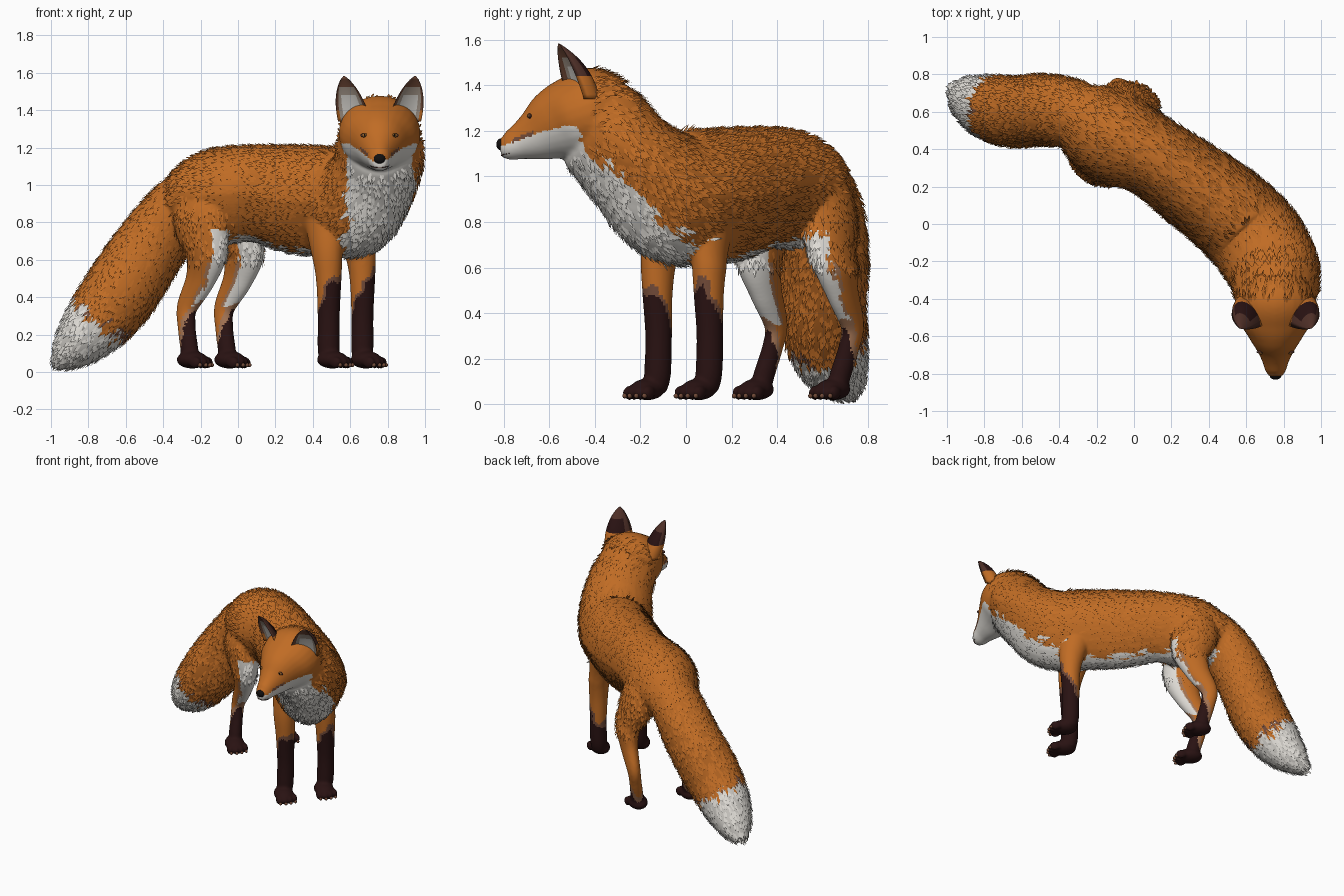
import bpy, bmesh, math, random
from mathutils import Vector, Matrix, kdtree, noise
from mathutils.bvhtree import BVHTree

random.seed(4)
if "Cube" in bpy.data.objects:
    bpy.data.objects.remove(bpy.data.objects["Cube"])

# Materials
PALETTE = {
    "rust_fur": (0.53, 0.15, 0.018), "white_fur": (0.74, 0.715, 0.67),
    "dark_sock": (0.022, 0.006, 0.006), "brown_fur": (0.17, 0.07, 0.04),
    "ear_brown": (0.075, 0.028, 0.02), "black": (0.006, 0.005, 0.005),
    "amber": (0.3, 0.12, 0.02), "ear_grey": (0.4, 0.33, 0.27), "tan_fur": (0.36, 0.17, 0.085)}
MATS = []
for label, rgb in PALETTE.items():
    m = bpy.data.materials.new(label)
    m.use_nodes = True
    m.diffuse_color = (*rgb, 1)
    m.node_tree.nodes["Principled BSDF"].inputs["Base Color"].default_value = (*rgb, 1)
    MATS.append(m)
RUST, WHITE, DARK, BROWN, EAR, BLACK, AMBER, GREY, TAN = range(len(MATS))

UP = Vector((0, 0, 1))
FORWARD = Vector((0.8, -0.6, 0))      # direction the trunk points
ACROSS = Vector((0.6, 0.8, 0))        # towards the left flank
samples = []                          # (position, part, t, below, side, flow)


def new_object(name, bm):
    mesh = bpy.data.meshes.new(name)
    bmesh.ops.recalc_face_normals(bm, faces=bm.faces)
    bm.to_mesh(mesh)
    bm.free()
    for m in MATS:
        mesh.materials.append(m)
    mesh.shade_smooth()
    obj = bpy.data.objects.new(name, mesh)
    bpy.context.collection.objects.link(obj)
    return obj


def spline(pts, u):
    """Catmull-Rom through tuples, u in 0..len-1."""
    i = min(int(u), len(pts) - 2)
    f = u - i
    a, b, c, d = (pts[max(0, min(len(pts) - 1, i + k))] for k in (-1, 0, 1, 2))
    return [q + 0.5 * f * (r - p + f * (2 * p - 5 * q + 4 * r - s + f * (3 * (q - r) + s - p)))
            for p, q, r, s in zip(a, b, c, d)]


def loft(bm, part, stations, across=None, shift=(0, 0), flow=1, keel=0, steps=7, ring=28):
    """Elliptical tube: stations are x, y, z, half width, half height."""
    last = len(stations) - 1
    rings = []
    for k in range(last * steps + 1):
        u = k / steps
        x, y, z, w, h = spline(stations, u)
        ahead = Vector(spline(stations, min(u + 0.1, last))[:3])
        behind = Vector(spline(stations, max(u - 0.1, 0))[:3])
        tangent = (ahead - behind).normalized()
        side = across or tangent.cross(UP).normalized()
        up = side.cross(tangent).normalized()
        spread = 1 - .75 * max(0, z - .6)      # legs draw together at the top
        centre = Vector((x + shift[0] * spread, y + shift[1] * spread, z))
        loop = []
        for j in range(ring):
            a = math.tau * j / ring
            below = -math.sin(a)
            narrow = 1 - keel * max(0, below)
            p = centre + side * w * narrow * math.cos(a) - up * h * below
            loop.append(bm.verts.new(p))
            samples.append((p, part, u / last, below, math.cos(a), tangent * flow))
        rings.append(loop)
    for lo, hi in zip(rings, rings[1:]):
        for j in range(ring):
            bm.faces.new((lo[j - 1], lo[j], hi[j], hi[j - 1]))
    bm.faces.new(rings[0])
    bm.faces.new(rings[-1])


def ball(bm, centre, size, forward=FORWARD, part=None):
    yaw = Matrix.Rotation(math.atan2(forward.y, forward.x), 4, "Z")
    mat = Matrix.Translation(centre) @ yaw @ Matrix.Diagonal((*size, 1))
    made = bmesh.ops.create_uvsphere(bm, u_segments=20, v_segments=12, radius=1, matrix=mat)
    for v in made["verts"]:
        if part:
            samples.append((v.co.copy(), part, 0, 0, 0, FORWARD))
    return made["verts"]


# Trunk, head and tail
skin = bmesh.new()
loft(skin, "trunk", [
    (-.36, .64, .85, .07, .1), (-.27, .58, .885, .19, .19), (-.12, .47, .935, .25, .255),
    (.1, .36, .955, .22, .26), (.3, .22, .925, .235, .29), (.5, .07, .91, .25, .295),
    (.65, -.08, .92, .255, .29), (.745, -.25, 1.07, .245, .235),
    (.757, -.38, 1.22, .225, .22), (.757, -.47, 1.28, .18, .17)], flow=-1, keel=.22)
loft(skin, "head", [
    (.757, -.27, 1.29, .15, .14), (.757, -.39, 1.28, .215, .2), (.757, -.5, 1.25, .205, .185),
    (.757, -.58, 1.22, .155, .16), (.757, -.66, 1.18, .106, .116),
    (.757, -.73, 1.15, .072, .08), (.757, -.78, 1.13, .056, .06),
    (.757, -.815, 1.125, .035, .038)], flow=-1)
loft(skin, "tail", [
    (-.2, .55, .98, .16, .15), (-.34, .59, .85, .185, .17), (-.48, .61, .65, .19, .195),
    (-.64, .6, .41, .19, .2), (-.78, .63, .235, .17, .17), (-.89, .68, .115, .12, .11),
    (-.965, .72, .045, .045, .04)])

# Legs, the same path shifted across for the left side
FORE = [(.46, -.06, .87, .1, .13), (.475, -.115, .66, .078, .092), (.485, -.125, .5, .066, .07),
        (.485, -.12, .3, .058, .06), (.485, -.125, .13, .058, .06), (.485, -.135, .06, .05, .05)]
HIND = [(-.17, .39, 1.04, .04, .06), (-.19, .36, .96, .095, .135), (-.2, .34, .82, .115, .165),
        (-.17, .32, .65, .09, .13), (-.2, .35, .5, .06, .09), (-.27, .395, .35, .045, .062),
        (-.275, .38, .25, .042, .052), (-.26, .34, .12, .045, .05), (-.25, .33, .06, .042, .048)]
claws = bmesh.new()
for part, path, left, paw in (("fore", FORE, (.18, .225), (.505, -.17)),
                              ("hind", HIND, (.2, .335), (-.245, .31))):
    for tag, shift in (("_right", (0, 0)), ("_left", left)):
        loft(skin, part + tag, path, ACROSS, shift)
        foot = Vector((paw[0] + shift[0], paw[1] + shift[1], 0))
        ball(skin, foot + UP * .065, (.092, .068, .047), part="paw")
        for k in (-1.5, -.5, .5, 1.5):
            reach = .078 - .012 * abs(k)
            toe = foot + FORWARD * reach + ACROSS * k * .036
            ball(skin, toe + UP * .05, (.038, .021, .032), part="paw")
            for v in ball(claws, toe + FORWARD * .032 + UP * .037, (.012, .01, .011)):
                for f in v.link_faces:
                    f.material_index = BROWN
new_object("claws", claws)

# Fuse into one skin
body = new_object("body", skin)
remesh = body.modifiers.new("fuse", "REMESH")
remesh.mode = "VOXEL"
remesh.voxel_size = 0.0095
soften = body.modifiers.new("soften", "SMOOTH")
soften.iterations = 6
fused = bpy.data.meshes.new_from_object(body.evaluated_get(bpy.context.evaluated_depsgraph_get()))
body.modifiers.clear()
body.data = fused
fused.materials.clear()
for m in MATS:
    fused.materials.append(m)
fused.shade_smooth()

tree = kdtree.KDTree(len(samples))
for i, s in enumerate(samples):
    tree.insert(s[0], i)
tree.balance()


def coat(p, part, t, below, side):
    """Fur colour from the place on the part."""
    rag = noise.noise(p * 16)
    if part == "paw":
        return DARK
    if part == "trunk":
        limit = .75 if t < .25 else .88 if t < .58 else .64 if t < .7 else .47
        return WHITE if below + rag * .1 > limit else RUST
    if part == "head":
        edge = 1.215 - max(0, -.58 - p.y) * .37 - max(0, p.y + .48) * 1.2
        if -.76 < p.y < -.67 and 0 < p.z - edge < .018:
            return BROWN
        return WHITE if p.z + rag * .012 < edge else RUST
    if part == "tail":
        edge = t + rag * .035
        return WHITE if edge > .605 else BROWN if edge > .585 and rag > .1 else RUST
    if part.startswith("fore"):
        edge = .37 + .13 * below + rag * .06
        return DARK if p.z < edge else BROWN if p.z < edge + .04 else RUST
    inner = side if part.endswith("right") else -side
    edge = .2 + .12 * below + rag * .04
    if p.z < edge:
        return DARK
    if p.z < edge + .06:
        return TAN
    pale = inner * .25 + below * .96 + rag * .1
    if not .35 < p.z < .76 or pale < .4:
        return RUST
    return WHITE if pale > .58 else TAN if p.z < .62 else RUST


# Colour the skin and comb tufts along it
tufts = bmesh.new()
for poly in fused.polygons:
    p = poly.center
    _, part, t, below, side, flow = samples[tree.find(p)[1]]
    poly.material_index = coat(p, part, t, below, side)
    thigh = part.startswith("hind") and p.z > .6
    furry = part in ("trunk", "tail") or thigh or (part == "head" and p.y > -.43)
    if not furry or random.random() > .11:
        continue
    n = poly.normal
    along = flow - n * flow.dot(n)
    if along.length < .3:
        continue
    along.normalize()
    across = n.cross(along)
    along = (along + across * random.uniform(-.3, .3)).normalized()
    size = random.uniform(.04, .07)
    if (p + along * size).z < .01:
        continue
    shape = (p - n * .003, p + along * size * .5 + across * .008 + n * .004,
             p + along * size + n * .012, p + along * size * .5 - across * .008 + n * .004)
    f = tufts.faces.new([tufts.verts.new(q) for q in shape])
    f.material_index = poly.material_index
new_object("fur_tufts", tufts)

# Ears: lens-shaped sections, bulged at the back, hollow and turned outward in front
for name, s in (("right_ear", -1), ("left_ear", 1)):
    bm = bmesh.new()
    rows, half = 12, 10
    rings = []
    for k in range(rows + 1):
        t = k / rows
        c = Vector((.757 + s * (.135 + .055 * t), -.485 - .075 * t, 1.34 + .243 * t))
        w = .084 * (1 - t ** 2.2) ** .8 + .003
        d = .1 * (1 - t ** 3) + .004
        loop = []
        for j in range(2 * half):
            a = math.pi * j / half
            depth = d * math.sin(a) * (1 if j <= half else -.35)
            turn = s * .42 * w * math.cos(a)
            loop.append(bm.verts.new(c + Vector((w * math.cos(a), depth + turn, 0))))
        rings.append(loop)
    for k in range(rows):
        for j in range(2 * half):
            nxt = (j + 1) % (2 * half)
            f = bm.faces.new((rings[k][j], rings[k][nxt], rings[k + 1][nxt], rings[k + 1][j]))
            middle = abs(j % half + .5 - half / 2)      # 0 at the centre line
            if j < half:
                f.material_index = RUST if k < 5 else DARK if middle < 3 and k < 9 else EAR
            elif middle < 3 and k < 9:
                f.material_index = WHITE if middle < 2 and k < 7 else GREY
            else:
                f.material_index = BROWN if k > 2 else RUST
    bm.faces.new(rings[0])
    bm.faces.new(rings[-1]).material_index = EAR
    new_object(name, bm)

# Eyes, nose and mouth placed on the face
skin_tree = BVHTree.FromPolygons([v.co for v in fused.vertices],
                                 [tuple(q.vertices) for q in fused.polygons])


def on_face(x, z):
    hit = skin_tree.ray_cast(Vector((.757 + x, -2, z)), Vector((0, 1, 0)))[0]
    return hit or Vector((.757 + x, -.7, z))


def feature(name, parts):
    bm = bmesh.new()
    for centre, size, colour in parts:
        verts = ball(bm, centre, size, Vector((1, 0, 0)))
        for f in {f for v in verts for f in v.link_faces}:
            f.material_index = colour
    new_object(name, bm)


for name, s in (("right_eye", -1), ("left_eye", 1)):
    spot = on_face(s * .08, 1.265)
    feature(name, [(spot, (.022, .008, .011), EAR),
                   (spot + Vector((0, -.004, 0)), (.014, .007, .01), AMBER),
                   (spot + Vector((0, -.009, 0)), (.005, .004, .007), BLACK)])
feature("nose", [((.757, -.812, 1.14), (.031, .02, .026), BLACK)])
feature("mouth", [(on_face(x * .005, 1.092 + .0001 * x * x), (.005, .003, .002), EAR)
                  for x in range(-9, 10)])
